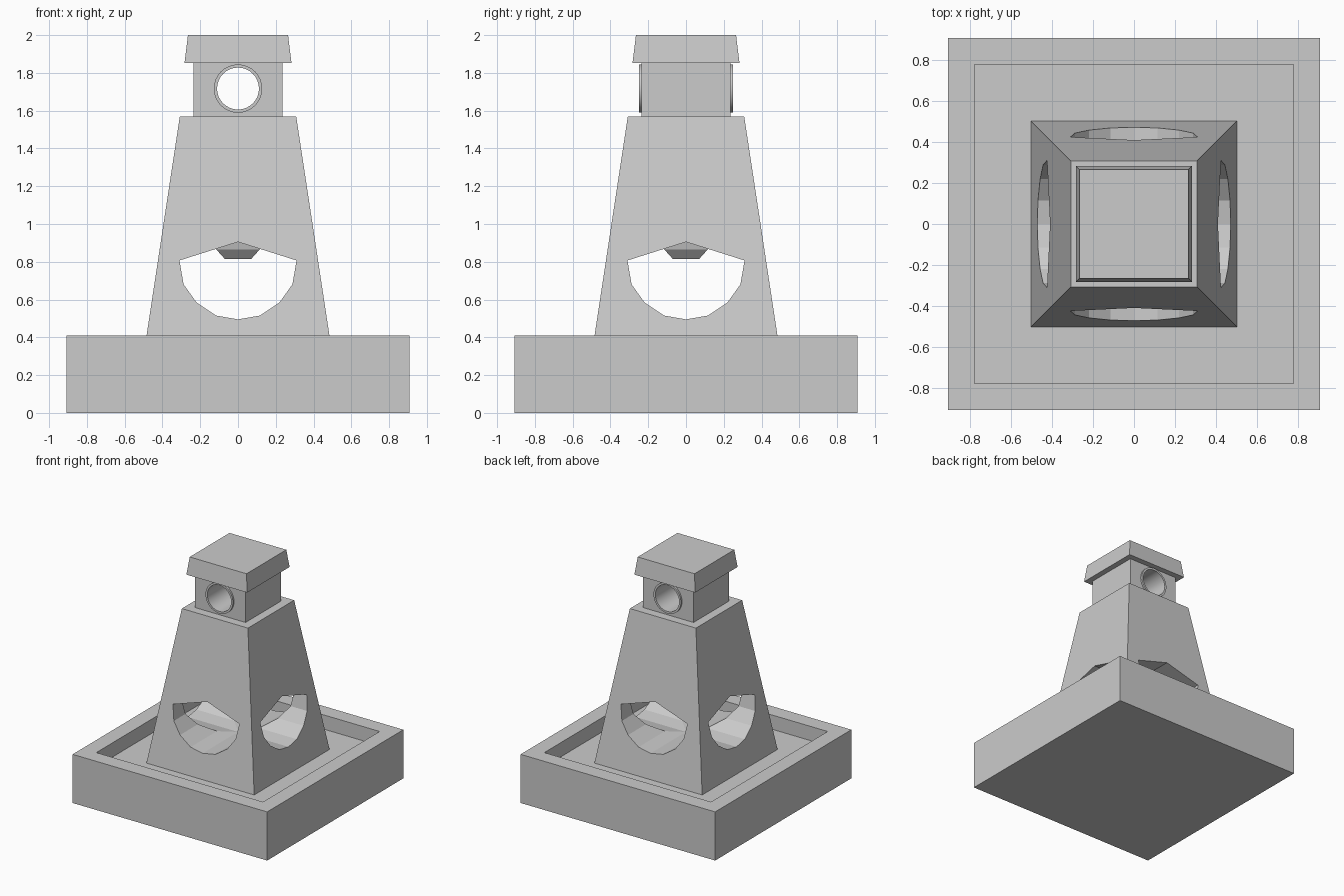
import bpy, bmesh, math

if "Cube" in bpy.data.objects:
    bpy.data.objects.remove(bpy.data.objects["Cube"])

stone = bpy.data.materials.new("grey stone")
stone.diffuse_color = (0.6, 0.6, 0.6, 1)
stone.use_nodes = True
stone.node_tree.nodes["Principled BSDF"].inputs["Base Color"].default_value = stone.diffuse_color


def finish(name, bm):
    bmesh.ops.recalc_face_normals(bm, faces=bm.faces)
    mesh = bpy.data.meshes.new(name)
    bm.to_mesh(mesh)
    bm.free()
    ob = bpy.data.objects.new(name, mesh)
    bpy.context.collection.objects.link(ob)
    mesh.materials.append(stone)
    return ob


def stack(name, rings):
    """Closed square solid through (half_width, z) rings."""
    bm = bmesh.new()
    loops = [[bm.verts.new((sx * w, sy * w, z))
              for sx, sy in ((-1, -1), (1, -1), (1, 1), (-1, 1))]
             for w, z in rings]
    bm.faces.new(loops[0])
    bm.faces.new(loops[-1])
    for a, b in zip(loops, loops[1:]):
        for i in range(4):
            j = (i + 1) % 4
            bm.faces.new((a[i], a[j], b[j], b[i]))
    return finish(name, bm)


def prism(name, outline, half, along_x=False):
    """Extrude a (u, z) outline along y, or along x."""
    bm = bmesh.new()
    ends = [[bm.verts.new((d, u, z) if along_x else (u, d, z))
             for u, z in outline] for d in (-half, half)]
    bm.faces.new(ends[0])
    bm.faces.new(ends[1])
    n = len(outline)
    for i in range(n):
        j = (i + 1) % n
        bm.faces.new((ends[0][i], ends[0][j], ends[1][j], ends[1][i]))
    return finish(name, bm)


def cut(ob, cutters):
    for c in cutters:
        mod = ob.modifiers.new("cut", 'BOOLEAN')
        mod.operation = 'DIFFERENCE'
        mod.solver = 'EXACT'
        mod.object = c
        bpy.context.view_layer.objects.active = ob
        bpy.ops.object.modifier_apply(modifier=mod.name)
    for c in cutters:
        bpy.data.objects.remove(c)


def circle(r, z, n=32):
    return [(r * math.cos(2 * math.pi * i / n), z + r * math.sin(2 * math.pi * i / n))
            for i in range(n)]


# Square base with a shallow sunken court
stack("base", [(0.907, 0), (0.907, 0.41), (0.777, 0.41), (0.777, 0.29)])

# Tapered tower with crossing pointed tunnels
tower = stack("tower", [(0.503, 0.285), (0.308, 1.57)])
right = [(0.115, 0.515), (0.22, 0.585), (0.288, 0.68), (0.31, 0.807)]
arch = [(0, 0.495)] + right + [(0, 0.905)] + [(-u, z) for u, z in reversed(right)]
cut(tower, [prism("arch_cutter_y", arch, 1), prism("arch_cutter_x", arch, 1, True)])

# Tapered boss hanging under the tunnel crossing
stack("hanging_boss", [(0.07, 0.815), (0.115, 0.865), (0.13, 0.93)])

# Neck with a round bore and its raised tube lining
neck = stack("neck", [(0.235, 1.565), (0.235, 1.855)])
cut(neck, [prism("bore_cutter", circle(0.12, 1.717), 1)])
tube = prism("bore_tube", circle(0.128, 1.717), 0.25)
cut(tube, [prism("tube_cutter", circle(0.111, 1.717), 1)])

# Slightly tapered cap
stack("cap", [(0.283, 1.853), (0.265, 2.0)])

# Smooth the curved bore, keep edges crisp
bpy.ops.object.select_all(action='DESELECT')
tube.select_set(True)
bpy.context.view_layer.objects.active = tube
bpy.ops.object.shade_smooth_by_angle(angle=math.radians(30))
